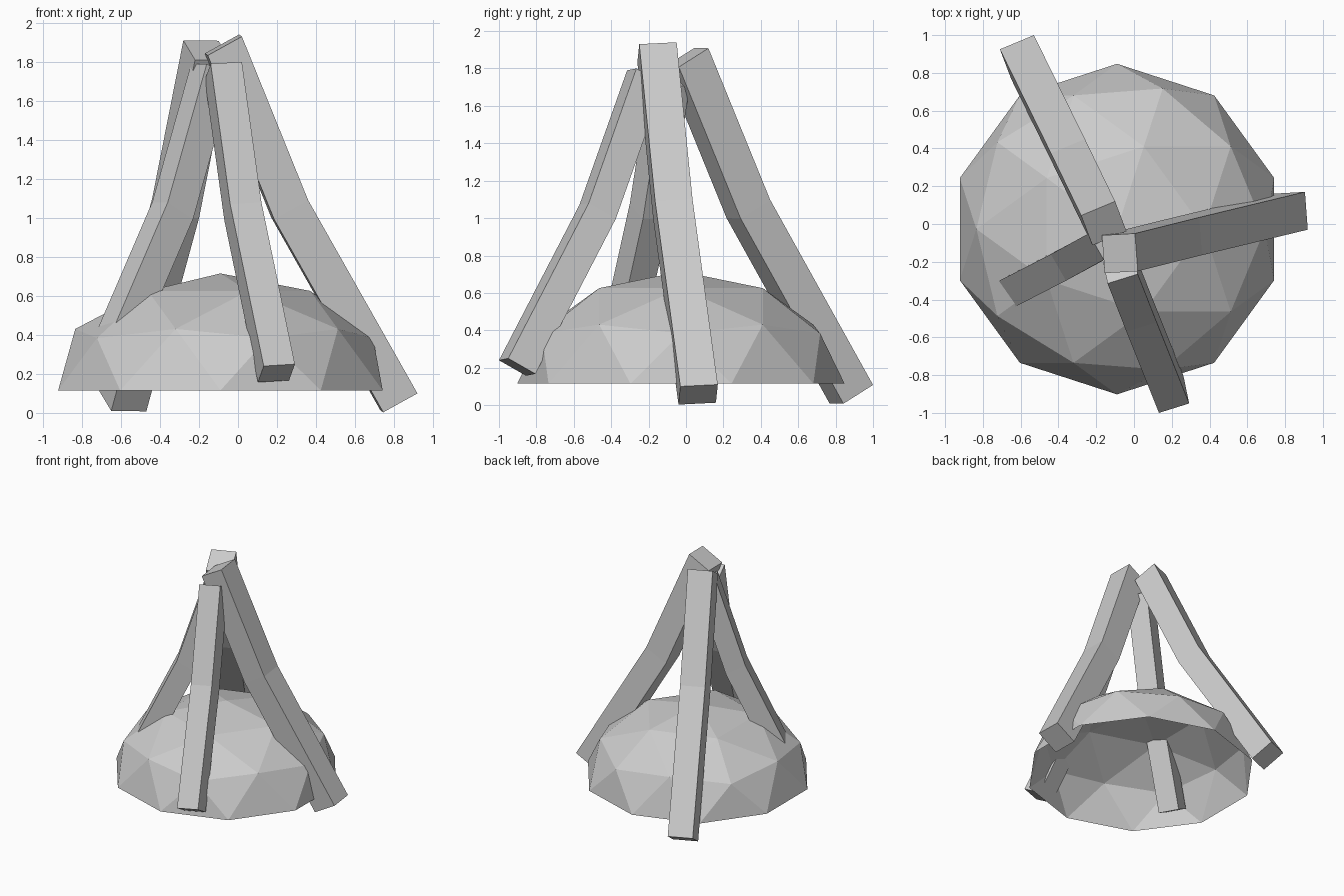
import bpy, bmesh
from mathutils import Vector

if "Cube" in bpy.data.objects:
    bpy.data.objects.remove(bpy.data.objects["Cube"])


def finish(name, bm):
    mesh = bpy.data.meshes.new(name)
    bm.to_mesh(mesh)
    bm.free()
    bpy.context.collection.objects.link(bpy.data.objects.new(name, mesh))


def bent_beam(name, path, width, depth):
    """Square beam swept along one outer edge: top, bend, foot."""
    bm = bmesh.new()
    w, d = Vector(width), Vector(depth)
    rings = [[bm.verts.new(Vector(p) + o) for o in (Vector(), w, w + d, d)]
             for p in path]
    for a, b in zip(rings, rings[1:]):
        for i in range(4):
            j = (i + 1) % 4
            bm.faces.new((a[i], a[j], b[j], b[i]))
    bm.faces.new(rings[0])
    bm.faces.new(rings[-1][::-1])
    bmesh.ops.recalc_face_normals(bm, faces=bm.faces)
    finish(name, bm)


# Low-poly dome, open underneath
bm = bmesh.new()
bmesh.ops.create_icosphere(bm, subdivisions=2, radius=1)
bmesh.ops.delete(bm, geom=[v for v in bm.verts if v.co.z < -0.01], context='VERTS')
for v in bm.verts:
    v.co = Vector((v.co.x * 0.875 - 0.09, v.co.y * 0.875 - 0.027, v.co.z * 0.6 + 0.115))
finish("mound", bm)

# Four bent beams leaning together above the dome
bent_beam("right_beam",
          [(0.02, -0.25, 1.93), (0.36, -0.165, 1.09), (0.92, -0.03, 0.10)],
          (-0.015, 0.20, 0.01), (-0.175, -0.01, -0.097))
bent_beam("back_beam",
          [(-0.28, 0.045, 1.91), (-0.44, 0.375, 1.10), (-0.71, 0.925, 0.11)],
          (0.18, 0.075, -0.002), (0.06, -0.158, -0.10))
bent_beam("left_beam",
          [(-0.24, -0.05, 1.79), (-0.44, -0.16, 1.08), (-0.81, -0.35, 0.22)],
          (0.08, -0.14, 0.0), (0.13, 0.07, -0.085))
bent_beam("front_beam",
          [(-0.14, -0.315, 1.79), (-0.04, -0.57, 1.07), (0.132, -1.0, 0.24)],
          (0.16, 0.05, 0.01), (-0.03, 0.145, -0.083))
